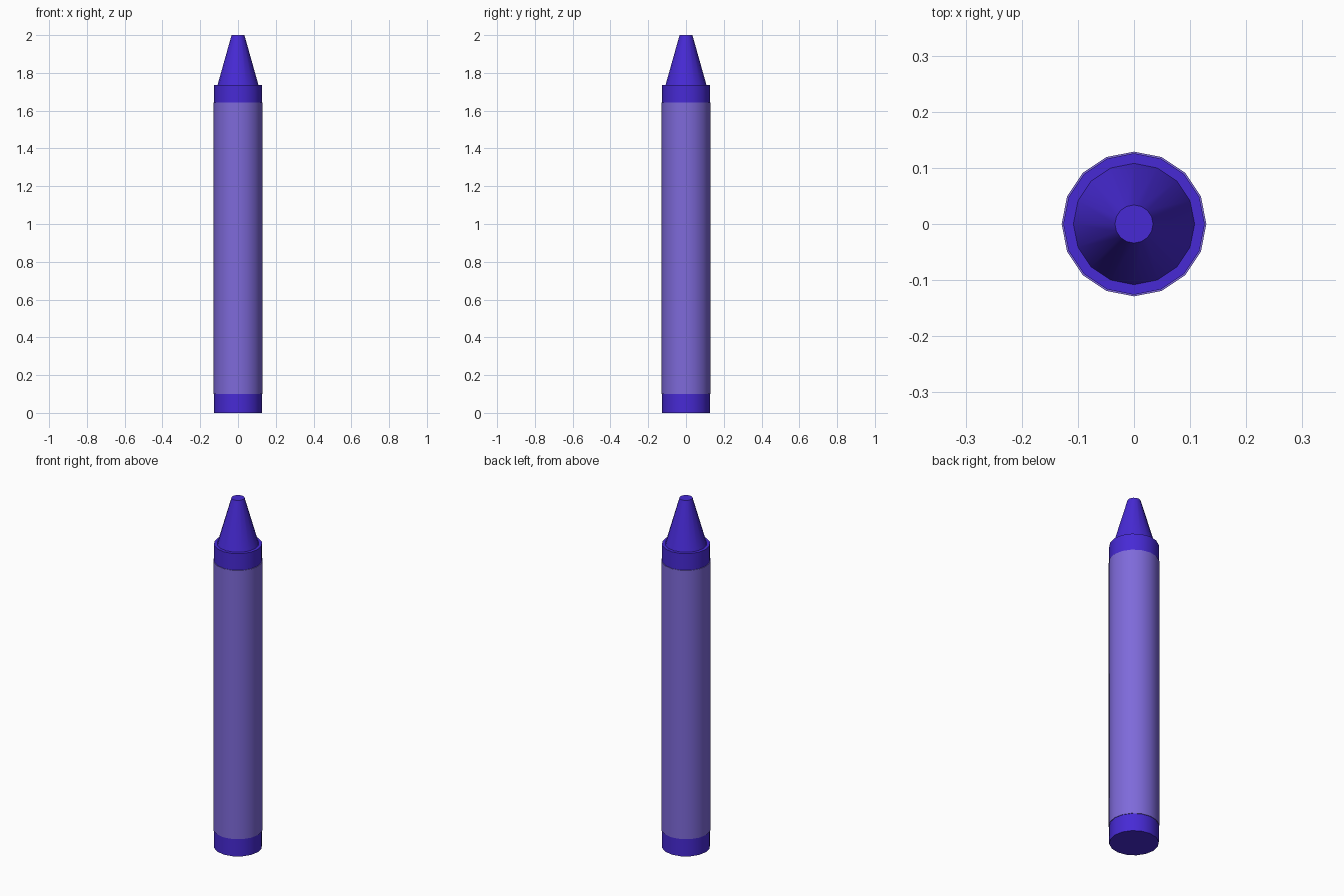
import bpy, bmesh, math

if "Cube" in bpy.data.objects:
    bpy.data.objects.remove(bpy.data.objects["Cube"])

SIDES = 16


def material(name, color):
    m = bpy.data.materials.new(name)
    m.diffuse_color = color
    m.use_nodes = True
    m.node_tree.nodes["Principled BSDF"].inputs["Base Color"].default_value = m.diffuse_color
    return m


def lathe(name, profile, mat, cap_bottom=False, cap_top=False):
    """Revolve (radius, z) points around the z axis, with optional end caps."""
    bm = bmesh.new()
    rings = []
    for r, z in profile:
        rings.append([bm.verts.new((r * math.cos(2 * math.pi * i / SIDES),
                                    r * math.sin(2 * math.pi * i / SIDES), z))
                      for i in range(SIDES)])
    for a, b in zip(rings, rings[1:]):
        for i in range(SIDES):
            j = (i + 1) % SIDES
            bm.faces.new((a[i], a[j], b[j], b[i]))
    if cap_bottom:
        bm.faces.new(rings[0][::-1])
    if cap_top:
        bm.faces.new(rings[-1])
    mesh = bpy.data.meshes.new(name)
    bm.to_mesh(mesh)
    bm.free()
    mesh.materials.append(mat)
    obj = bpy.data.objects.new(name, mesh)
    bpy.context.collection.objects.link(obj)
    bpy.ops.object.select_all(action='DESELECT')
    obj.select_set(True)
    bpy.context.view_layer.objects.active = obj
    bpy.ops.object.shade_smooth_by_angle(angle=math.radians(40))
    return obj


wax = material("wax", (0.063, 0.023, 0.665, 1))
paper = material("paper", (0.209, 0.144, 0.70, 1))

# Wax stick: body, flat shoulder and blunt tapered tip
lathe("wax_stick",
      [(0.126, 0), (0.126, 1.737), (0.108, 1.737), (0.034, 2.0)],
      wax, cap_bottom=True, cap_top=True)

# Paper wrapper: thin sleeve with small lips meeting the wax
lathe("paper_wrapper",
      [(0.126, 0.10), (0.129, 0.10), (0.129, 1.642), (0.126, 1.642)],
      paper)
